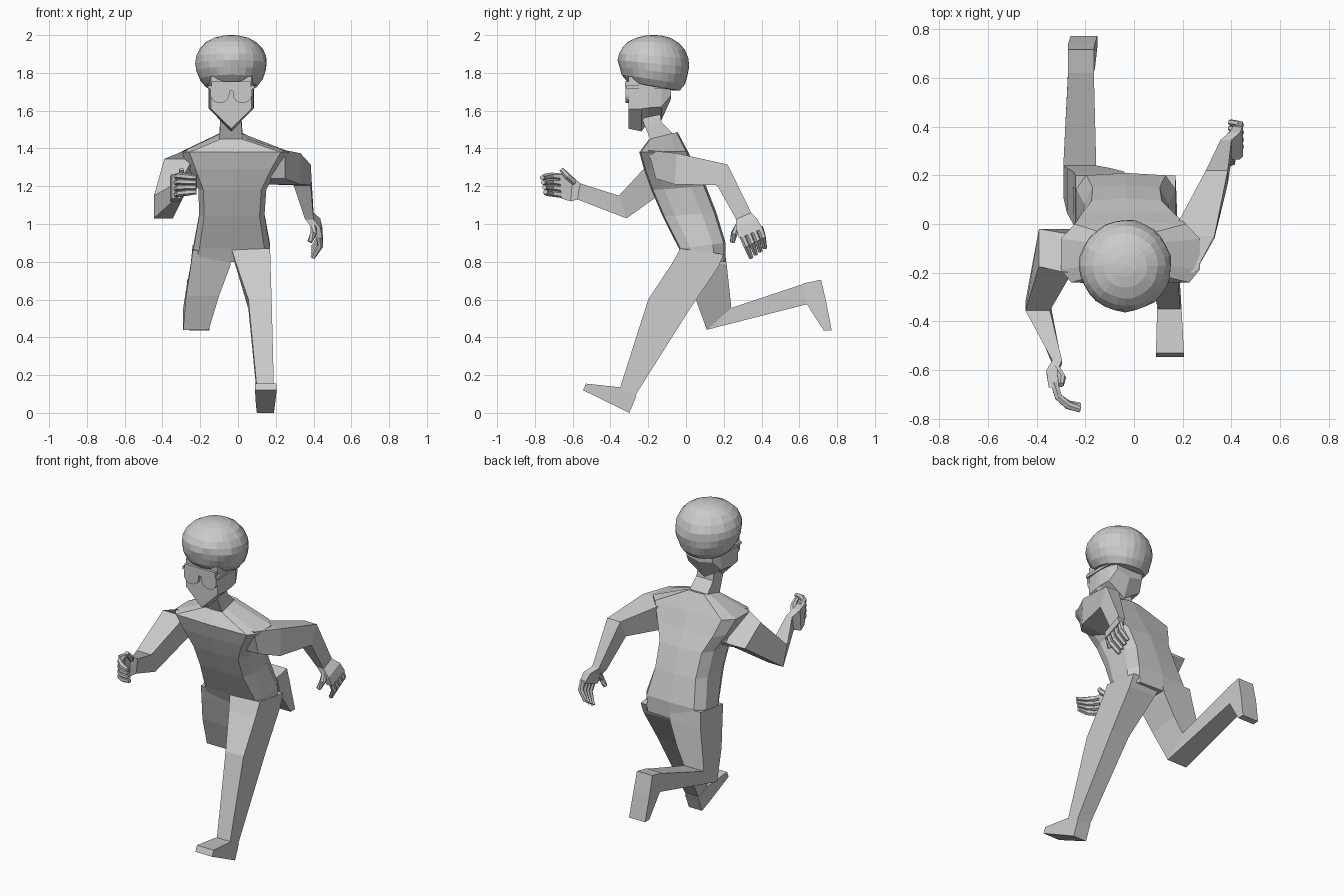
import bpy, bmesh, math, random
from mathutils import Vector

random.seed(4)
BOX = [(-1, 0), (1, 0), (1, 1), (-1, 1)]
BODY = [(-.85, 0), (0, -.03), (.85, 0), (1, .22), (1, .75), (.8, 1),
        (0, 1.04), (-.8, 1), (-1, .75), (-1, .22)]


def skin(name, rings):
    """Join equal-sized rings of points into a closed flat-shaded body."""
    bm = bmesh.new()
    rows = [[bm.verts.new(p) for p in r] for r in rings]
    n = len(rows[0])
    for r, s in zip(rows, rows[1:]):
        for i in range(n):
            bm.faces.new((r[i], r[(i + 1) % n], s[(i + 1) % n], s[i]))
    bm.faces.new(rows[0])
    bm.faces.new(rows[-1])
    bmesh.ops.recalc_face_normals(bm, faces=bm.faces)
    me = bpy.data.meshes.new(name)
    bm.to_mesh(me)
    bm.free()
    ob = bpy.data.objects.new(name, me)
    bpy.context.collection.objects.link(ob)
    return ob


def limb(name, sections, profile=BOX):
    """Sections: x range, then front (y, z) and back (y, z) of each ring."""
    rings = []
    for x0, x1, (ya, za), (yb, zb) in sections:
        rings.append([((x0 + x1) / 2 + u * (x1 - x0) / 2,
                       ya + v * (yb - ya), za + v * (zb - za)) for u, v in profile])
    return skin(name, rings)


def finger(name, pts, r):
    """Thin six-sided tube along a path, slimmer at the tip."""
    pts = [Vector(p) for p in pts]
    rings = []
    for i, p in enumerate(pts):
        d = (pts[min(i + 1, len(pts) - 1)] - pts[max(i - 1, 0)]).normalized()
        s = d.cross(Vector((.3, .5, .8))).normalized()
        t = d.cross(s)
        k = r * (.75 if i == len(pts) - 1 else 1)
        rings.append([p + k * (s * math.cos(a) + t * math.sin(a))
                      for a in (j * math.pi / 3 for j in range(6))])
    return skin(name, rings)


def fingers(name, path, steps, r):
    """Four fingers, each path point shifted by its own step."""
    for i in range(4):
        finger(f"{name}_{i + 1}", [Vector(p) + Vector(s) * i for p, s in zip(path, steps)], r)


def box(name, lo, hi):
    return limb(name, [(lo[0], hi[0], (lo[1], z), (hi[1], z)) for z in (lo[2], hi[2])])


# Torso and neck
limb("torso", [
    (-.10, .03, (-.19, 1.45), (-.05, 1.485)),
    (-.30, .27, (-.24, 1.38), (.00, 1.385)),
    (-.26, .21, (-.215, 1.29), (.045, 1.29)),
    (-.21, .15, (-.175, 1.18), (.095, 1.20)),
    (-.205, .14, (-.115, 1.04), (.15, 1.06)),
    (-.235, .17, (-.03, .87), (.20, .90)),
    (-.25, .165, (.00, .80), (.20, .80))], BODY)
limb("neck", [
    (-.095, .015, (-.235, 1.56), (-.135, 1.58)),
    (-.095, .02, (-.215, 1.51), (-.13, 1.54)),
    (-.10, .025, (-.18, 1.43), (-.06, 1.47))])

# Forward leg and foot
limb("forward_leg", [
    (-.035, .17, (-.03, .87), (.20, .84)),
    (-.01, .172, (-.075, .79), (.17, .77)),
    (.055, .178, (-.20, .60), (.02, .55)),
    (.10, .19, (-.35, .13), (-.27, .09))])
limb("forward_foot", [
    (.10, .19, (-.262, .09), (-.30, .0)),
    (.095, .195, (-.345, .135), (-.375, .037)),
    (.09, .205, (-.53, .155), (-.545, .12))])

# Raised back leg and foot
limb("back_leg", [
    (-.24, -.035, (-.02, .86), (.20, .89)),
    (-.25, -.04, (.0, .78), (.215, .79)),
    (-.275, -.10, (.045, .62), (.23, .65)),
    (-.29, -.155, (.11, .44), (.24, .555)),
    (-.27, -.165, (.64, .575), (.63, .685))])
limb("back_foot", [
    (-.27, -.165, (.62, .685), (.715, .705)),
    (-.27, -.16, (.64, .575), (.742, .59)),
    (-.26, -.15, (.73, .435), (.772, .435))])

# Arms
limb("back_arm", [
    (.04, .25, (-.20, 1.39), (-.16, 1.24)),
    (.15, .33, (-.05, 1.375), (-.06, 1.21)),
    (.295, .385, (.22, 1.315), (.165, 1.205)),
    (.355, .40, (.345, 1.06), (.265, 1.025))])
limb("forward_arm", [
    (-.28, -.10, (-.20, 1.39), (-.03, 1.22)),
    (-.39, -.24, (-.175, 1.345), (-.02, 1.24)),
    (-.445, -.345, (-.355, 1.15), (-.315, 1.03)),
    (-.335, -.295, (-.56, 1.215), (-.575, 1.13))])

# Hands
limb("back_palm", [
    (.355, .40, (.345, 1.06), (.265, 1.025)),
    (.39, .435, (.375, 1.03), (.265, .98)),
    (.41, .448, (.405, .975), (.28, .925))])
fingers("back_finger", [(.428, .295, .945), (.435, .32, .885), (.395, .345, .822)],
        [(0, .032, .013), (0, .029, .015), (0, .024, .017)], .017)
finger("back_thumb", [(.40, .285, 1.0), (.40, .255, .95), (.38, .245, .905)], .018)
limb("forward_palm", [
    (-.335, -.295, (-.56, 1.215), (-.575, 1.13)),
    (-.36, -.315, (-.60, 1.25), (-.61, 1.12)),
    (-.35, -.305, (-.67, 1.265), (-.66, 1.135))])
fingers("forward_finger",
        [(-.328, -.65, 1.25), (-.31, -.71, 1.255), (-.27, -.745, 1.25), (-.22, -.762, 1.245)],
        [(0, 0, -.032), (0, 0, -.031), (0, .002, -.028), (0, .006, -.025)], .017)
finger("forward_thumb", [(-.32, -.59, 1.22), (-.295, -.63, 1.255), (-.30, -.66, 1.29)], .017)

# Head with a pointed chin, swept front to back
CX, CY = -.036, -.172
skin("head", [[(CX - w, y, 1.78), (CX + w, y, 1.78), (CX + w, y, zs),
               (CX, y, zc), (CX - w, y, zs)]
              for y, w, zs, zc in [(-.305, .108, 1.61, 1.505), (-.235, .118, 1.61, 1.49),
                                   (-.20, .12, 1.615, 1.54), (-.13, .112, 1.62, 1.55),
                                   (-.08, .09, 1.68, 1.66)]])

# Lumpy rounded hair, turned from a profile and tilted down at the back
N = 28
hair = []
for r, z in [(.11, 1.725), (.14, 1.73), (.168, 1.765), (.184, 1.81), (.19, 1.85), (.184, 1.89),
             (.165, 1.93), (.135, 1.962), (.09, 1.986), (.045, 1.997), (.012, 2.0)]:
    ring = []
    for i in range(N):
        a = 2 * math.pi * i / N
        k = r * random.uniform(.975, 1.01)
        y = k * math.sin(a)
        ring.append((CX + k * math.cos(a), CY + y, z - .18 * y * (2 - z) / .28))
    hair.append(ring)
skin("hair", hair)

# Sunglasses: brow bar, two rounded lenses, side arms
box("brow_bar", (CX - .105, -.322, 1.724), (CX + .105, -.295, 1.755))
box("lens_bridge", (CX - .02, -.32, 1.705), (CX + .02, -.305, 1.725))
for side, tag in ((-1, "left"), (1, "right")):
    lens = [(side * .06 + .05 * math.cos(a), 1.685 + .044 * math.sin(a))
            for a in (math.pi * (1 + j / 10) for j in range(11))]
    lens += [(side * .06 + .05, 1.728), (side * .06 - .05, 1.728)]
    skin(f"lens_{tag}", [[(CX + x, y, z) for x, z in lens] for y in (-.32, -.303)])
    xs = sorted((CX + side * .108, CX + side * .124))
    box(f"glasses_arm_{tag}", (xs[0], -.315, 1.715), (xs[1], -.11, 1.732))
